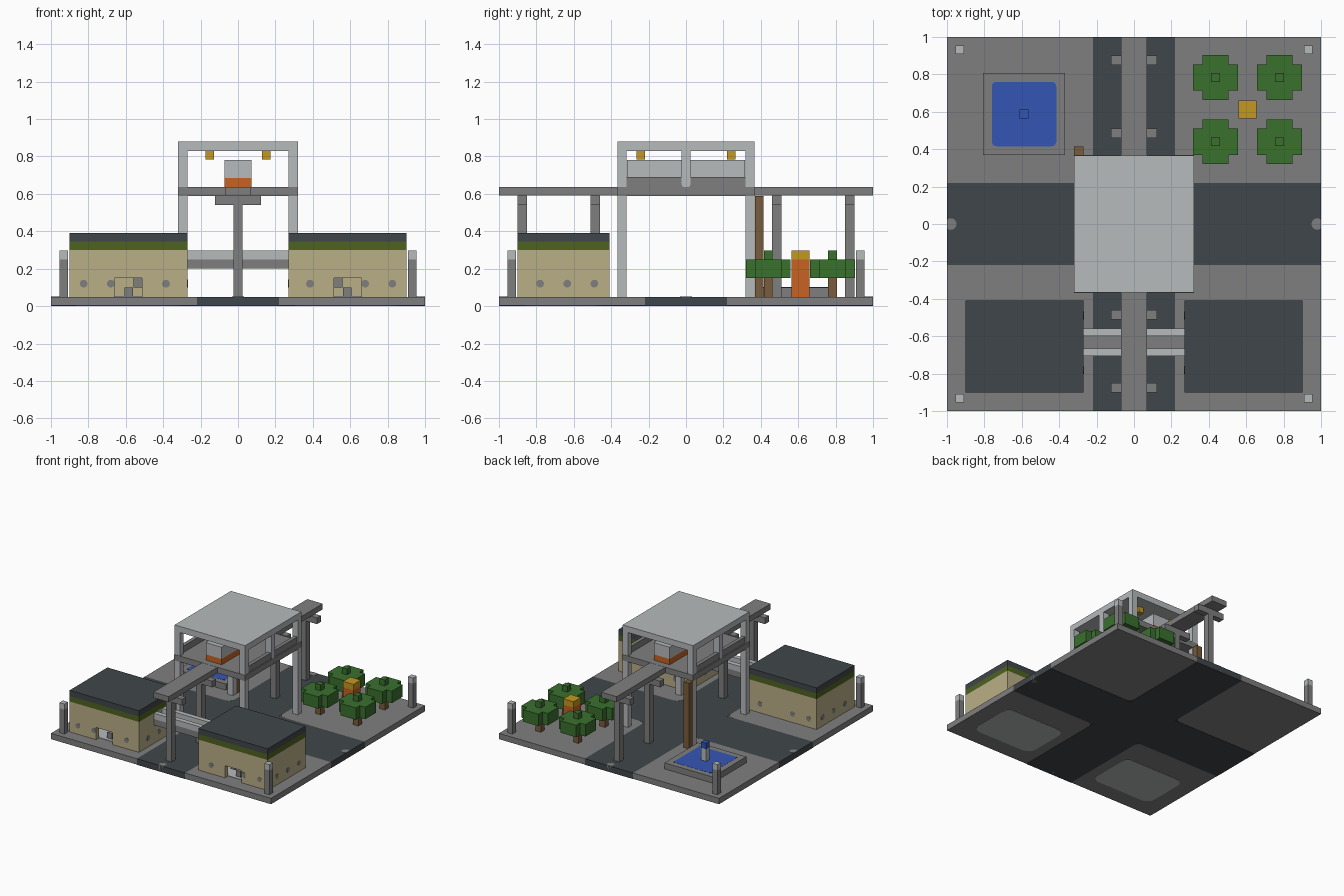
import bpy, bmesh, math
from mathutils import Vector

cube = bpy.data.objects.get("Cube")
if cube:
    bpy.data.objects.remove(cube, do_unlink=True)


def material(name, r, g, b):
    m = bpy.data.materials.new(name)
    m.use_nodes = True
    m.diffuse_color = (r, g, b, 1)
    m.node_tree.nodes["Principled BSDF"].inputs["Base Color"].default_value = (r, g, b, 1)
    return m


GREY = material("stone grey", .212, .212, .212)
LIGHT = material("pale grey", .47, .495, .505)
DARK = material("asphalt", .051, .061, .069)
TAN = material("tan wall", .49, .43, .24)
OLIVE = material("olive band", .077, .123, .014)
BROWN = material("wood brown", .19, .107, .045)
GREEN = material("leaf green", .042, .162, .027)
BLUE = material("water blue", .034, .093, .456)
ORANGE = material("orange", .58, .122, .016)
YELLOW = material("lamp yellow", .55, .314, .014)


def prism(name, points, lo, hi, mat, axis="z"):
    """Extrude a 2D outline between lo and hi along an axis."""
    place = {"x": lambda a, b, c: (c, a, b),
             "y": lambda a, b, c: (a, c, b),
             "z": lambda a, b, c: (a, b, c)}[axis]
    bm = bmesh.new()
    face = bm.faces.new([bm.verts.new(place(a, b, lo)) for a, b in points])
    out = bmesh.ops.extrude_face_region(bm, geom=[face])
    moved = [v for v in out["geom"] if isinstance(v, bmesh.types.BMVert)]
    bmesh.ops.translate(bm, verts=moved, vec=Vector(place(0, 0, hi - lo)))
    bmesh.ops.recalc_face_normals(bm, faces=bm.faces)
    mesh = bpy.data.meshes.new(name)
    bm.to_mesh(mesh)
    bm.free()
    mesh.materials.append(mat)
    ob = bpy.data.objects.new(name, mesh)
    bpy.context.collection.objects.link(ob)
    return ob


def box(name, x0, x1, y0, y1, z0, z1, mat):
    return prism(name, [(x0, y0), (x1, y0), (x1, y1), (x0, y1)], z0, z1, mat)


def block(name, x, y, w, d, z0, z1, mat):
    return box(name, x - w / 2, x + w / 2, y - d / 2, y + d / 2, z0, z1, mat)


def circle(x, y, r, n=16):
    return [(x + r * math.cos(i * math.tau / n), y + r * math.sin(i * math.tau / n))
            for i in range(n)]


def rounded(x, y, w, d, r):
    """Rounded rectangle outline."""
    pts = []
    for q, (sx, sy) in enumerate([(1, 1), (-1, 1), (-1, -1), (1, -1)]):
        for k in range(5):
            a = (q + k / 4) * math.pi / 2
            pts.append((x + sx * (w / 2 - r) + r * math.cos(a),
                        y + sy * (d / 2 - r) + r * math.sin(a)))
    return pts


SIDES = (-1, 1)
CORNERS = [(sx, sy) for sx in SIDES for sy in SIDES]
TOP = .05

# Ground: crossing roads and four paved corners with rounded kerbs
box("road_long", -.22, .22, -1, 1, 0, TOP, DARK)
for s in SIDES:
    box("road_cross", *sorted((s * .22, s)), -.22, .22, 0, TOP, DARK)
block("road_centre", 0, 0, .56, .56, .003, .049, DARK)
for sx, sy in CORNERS:
    kerb = [(.27 - .05 * math.sin(a), .27 - .05 * math.cos(a))
            for a in (i * math.pi / 8 for i in range(5))]
    outline = kerb + [(.22, 1), (1, 1), (1, .22)]
    prism("pavement", [(sx * x, sy * y) for x, y in outline], .002, TOP, GREY)
    block("corner_post", sx * .932, sy * .932, .045, .045, TOP, .25, GREY)
    block("corner_post_cap", sx * .932, sy * .932, .045, .045, .25, .297, LIGHT)
for s in SIDES:
    half = [(min(x, 1), y) for x, y in circle(.98, 0, .031)]
    prism("road_marker", [(s * x, y) for x, y in half], 0, .052, GREY)
    prism("road_marker", [(y, s * x) for x, y in half], 0, .052, GREY)

# Raised rail with T-shaped supports
box("rail_beam", -.07, .07, -1, 1, .591, .637, GREY)
for y in (-.875, -.485, .485, .875):
    block("rail_pole", 0, y, .05, .05, TOP, .54, GREY)
    block("rail_crossbar", 0, y, .245, .05, .54, .591, GREY)

# Station
block("platform", 0, 0, .644, .736, .59, .638, GREY)
block("station_roof", 0, 0, .64, .73, .83, .88, LIGHT)
for sx, sy in CORNERS:
    block("station_column", sx * .295, sy * .342, .05, .046, TOP, .83, LIGHT)
    block("hanging_lamp", sx * .15, sy * .243, .045, .045, .785, .83, YELLOW)
for s in SIDES:
    block("platform_railing", s * .3, 0, .03, .64, .638, .69, GREY)
    foot = [(-.025, .65), (-.01, .63), (.01, .63), (.025, .65), (.025, .83), (-.025, .83)]
    prism("middle_post", foot, s * .295 - .026, s * .295 + .026, LIGHT, "x")
box("lift_post", -.32, -.27, .368, .415, TOP, .59, BROWN)

# Train
block("train_lower", 0, 0, .145, .63, .638, .685, ORANGE)
block("train_body", 0, 0, .145, .63, .685, .782, LIGHT)

# Two mirrored hollow buildings
X0, X1, Y0, Y1, T = .27, .90, -.90, -.41, .04
for s in SIDES:
    def mir(pts):
        return [(s * a, b) for a, b in pts]

    def span(a, b):
        return sorted((s * a, s * b))

    front = [(X0, TOP), (.512, TOP), (.512, .15), (.66, .15),
             (.66, TOP), (X1, TOP), (X1, .30), (X0, .30)]
    prism("front_wall", mir(front), Y0, Y0 + T, TAN, "y")
    shell = [(X0, Y0 + T), (X0, Y1), (X1, Y1), (X1, Y0 + T), (X1 - T, Y0 + T),
             (X1 - T, Y1 - T), (X0 + T, Y1 - T), (X0 + T, Y0 + T)]
    prism("side_walls", mir(shell), TOP, .30, TAN)
    box("wall_band", *span(X0, X1), Y0, Y1, .30, .345, OLIVE)
    box("building_roof", *span(X0, X1), Y0, Y1, .345, .392, DARK)
    prism("building_floor", rounded(s * .585, -.655, .56, .41, .07), 0, .053, LIGHT)
    block("inner_bench", s * .585, -.81, .045, .045, .053, .10, GREY)
    block("inner_cabinet", s * .535, -.81, .045, .045, .10, .15, GREY)
    # Round portholes on every wall
    for x in (.385, .68, .825):
        for y in (Y0, Y1):
            prism("porthole", circle(s * x, .12, .021, 12), y - .002, y + .002, GREY, "y")
    for y in (-.78, -.635, -.49):
        for x in (X0, X1):
            prism("porthole", circle(y, .12, .021, 12), s * x - .002, s * x + .002, GREY, "x")

# Footbridge between the buildings
box("bridge_deck", -.27, .27, -.705, -.562, .20, .25, GREY)
for y in (-.685, -.58):
    block("bridge_rail", 0, y, .54, .04, .25, .297, LIGHT)

# Pond with fountain
PX, PY = -.588, .588
for s in SIDES:
    block("pond_rim", PX + s * .195, PY, .047, .437, TOP, .10, GREY)
    block("pond_rim", PX, PY + s * .195, .343, .047, TOP, .10, GREY)
block("pond_bed", PX, PY, .343, .343, TOP, .094, GREY)
prism("pond_water", rounded(PX, PY, .345, .345, .025), .094, .101, BLUE)
block("fountain_pillar", PX, PY, .046, .046, .10, .20, LIGHT)
block("fountain_top", PX, PY, .046, .046, .20, .25, BLUE)

# Grove of four trees around a monument
A, B = .12, .07
CROSS = [(A, -B), (A, B), (B, B), (B, A), (-B, A), (-B, B),
         (-A, B), (-A, -B), (-B, -B), (-B, -A), (B, -A), (B, -B)]
for sx, sy in CORNERS:
    tx, ty = .607 + sx * .171, .612 + sy * .172
    block("tree_trunk", tx, ty, .047, .047, TOP, .15, BROWN)
    prism("tree_crown", [(tx + x, ty + y) for x, y in CROSS], .15, .248, GREEN)
    block("tree_tip", tx, ty, .047, .047, .248, .296, GREEN)
block("monument", .607, .612, .094, .094, TOP, .248, ORANGE)
block("monument_top", .607, .612, .094, .094, .248, .296, YELLOW)
